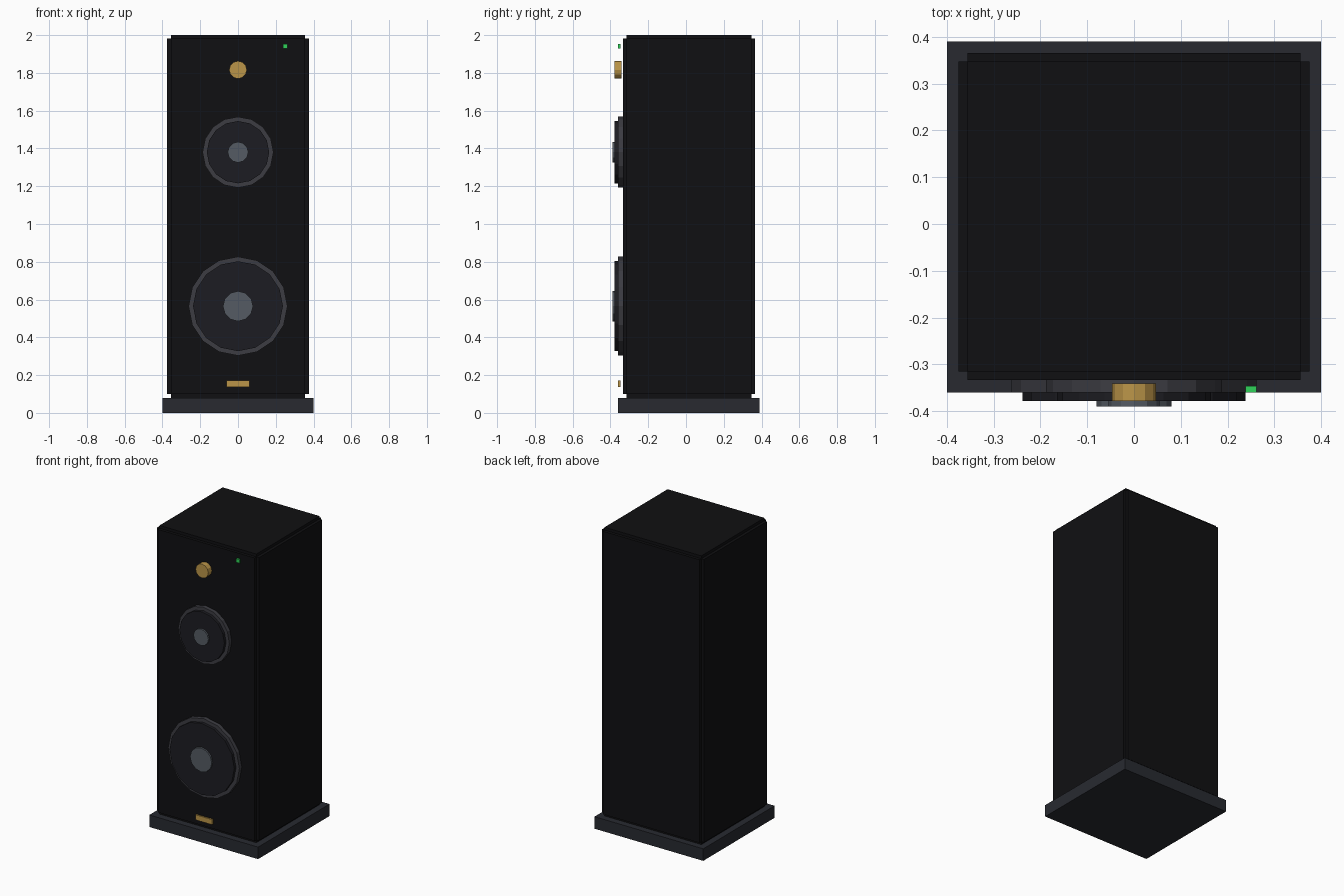
import bpy
import bmesh
from math import pi
from mathutils import Matrix, Vector

if "Cube" in bpy.data.objects:
    bpy.data.objects.remove(bpy.data.objects["Cube"])


def material(name, rgb):
    m = bpy.data.materials.new(name)
    m.diffuse_color = (*rgb, 1)
    m.use_nodes = True
    m.node_tree.nodes["Principled BSDF"].inputs["Base Color"].default_value = m.diffuse_color
    return m


BLACK = material("cabinet_black", (0.005, 0.005, 0.006))
SLATE = material("plinth_slate", (0.021, 0.023, 0.03))
RIM = material("rim_grey", (0.045, 0.045, 0.055))
CONE = material("cone_dark", (0.012, 0.012, 0.016))
CAP = material("cap_grey", (0.09, 0.105, 0.125))
BRASS = material("brass", (0.5, 0.3, 0.065))
GREEN = material("led_green", (0.03, 0.65, 0.1))


def finish(name, bm, mat):
    me = bpy.data.meshes.new(name)
    bm.to_mesh(me)
    bm.free()
    me.materials.append(mat)
    ob = bpy.data.objects.new(name, me)
    bpy.context.collection.objects.link(ob)
    return ob


def box(name, lo, hi, mat):
    lo, hi = Vector(lo), Vector(hi)
    bm = bmesh.new()
    bmesh.ops.create_cube(bm, size=1, matrix=Matrix.Translation((lo + hi) / 2)
                          @ Matrix.Diagonal((*(hi - lo), 1)))
    return finish(name, bm, mat)


def disc(name, z, r, front, back, sides, mat):
    # Cylinder facing -y with a vertex on the x axis
    bm = bmesh.new()
    place = (Matrix.Translation((0, (front + back) / 2, z))
             @ Matrix.Rotation(pi / 2, 4, 'X') @ Matrix.Rotation(pi / 2, 4, 'Z'))
    bmesh.ops.create_cone(bm, cap_ends=True, segments=sides, radius1=r, radius2=r,
                          depth=back - front, matrix=place)
    return finish(name, bm, mat)


# Plinth
box("plinth", (-0.4, -0.36, 0), (0.4, 0.39, 0.08), SLATE)

# Cabinet with stepped edges: three boxes, each full length along one axis, united
STEP = 0.019
lo, hi = Vector((-0.375, -0.334, 0.08)), Vector((0.375, 0.366, 2.0))
parts = []
for axis, label in enumerate(("width", "depth", "height")):
    inset = Vector((STEP, STEP, STEP))
    inset[axis] = 0
    parts.append(box("cabinet_" + label, lo + inset, hi - inset, BLACK))
cabinet = parts[0]
cabinet.name = "cabinet"
for cutter in parts[1:]:
    cutter.hide_render = True
    mod = cabinet.modifiers.new("unite", 'BOOLEAN')
    mod.operation = 'UNION'
    mod.solver = 'EXACT'
    mod.object = cutter
bpy.context.view_layer.update()
united = bpy.data.meshes.new_from_object(
    cabinet.evaluated_get(bpy.context.evaluated_depsgraph_get()))
cabinet.modifiers.clear()
cabinet.data = united
for cutter in parts[1:]:
    bpy.data.objects.remove(cutter)

# Drivers: rim, cone and dust cap
for name, z, rim, cone, cap in (("woofer", 0.565, 0.262, 0.238, 0.08),
                                ("midrange", 1.38, 0.188, 0.165, 0.055)):
    disc(name + "_rim", z, rim, -0.36, -0.334, 16, RIM)
    disc(name + "_cone", z, cone, -0.379, -0.36, 16, CONE)
    disc(name + "_dust_cap", z, cap, -0.39, -0.379, 12, CAP)

# Tweeter, status light and badge plate
disc("tweeter", 1.816, 0.047, -0.379, -0.341, 12, BRASS)
box("status_light", (0.238, -0.36, 1.93), (0.262, -0.346, 1.954), GREEN)
box("badge_plate", (-0.062, -0.36, 0.138), (0.062, -0.348, 0.172), BRASS)
